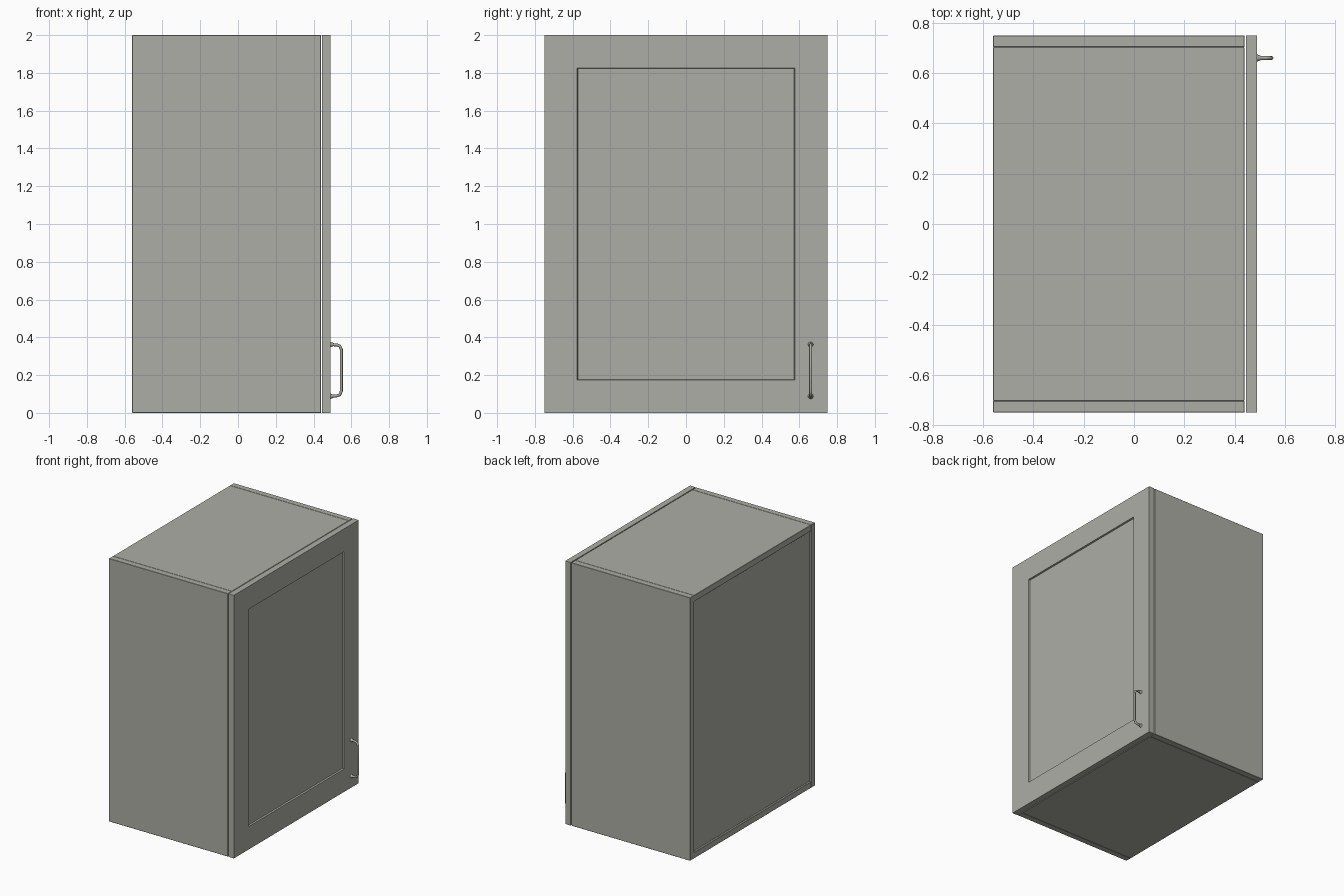
import bpy, bmesh
from mathutils import Vector

cube = bpy.data.objects.get("Cube")
if cube:
    bpy.data.objects.remove(cube, do_unlink=True)


def make_material(name, colour):
    mat = bpy.data.materials.new(name)
    mat.use_nodes = True
    mat.diffuse_color = colour
    mat.node_tree.nodes["Principled BSDF"].inputs["Base Color"].default_value = colour
    return mat


paint = make_material("warm grey paint", (0.42, 0.42, 0.38, 1))


def add_object(name, bm):
    mesh = bpy.data.meshes.new(name)
    bm.to_mesh(mesh)
    bm.free()
    obj = bpy.data.objects.new(name, mesh)
    mesh.materials.append(paint)
    bpy.context.collection.objects.link(obj)
    return obj


def box_mesh(low, high):
    low, high = Vector(low), Vector(high)
    bm = bmesh.new()
    bmesh.ops.create_cube(bm, size=1)
    for v in bm.verts:
        v.co = (low + high) / 2 + v.co * (high - low)
    return bm


def board(name, low, high):
    obj = add_object(name, box_mesh(low, high))
    bevel = obj.modifiers.new("eased edges", "BEVEL")
    bevel.width = 0.002
    bevel.segments = 1
    return obj


# Carcass: two full-height sides with boards fitted between them
BACK, FRONT, HALF, THICK, HEIGHT = -0.56, 0.44, 0.75, 0.047, 2.0
INNER = HALF - THICK
board("side_panel_front", (BACK, -HALF, 0), (FRONT, -INNER, HEIGHT))
board("side_panel_rear", (BACK, INNER, 0), (FRONT, HALF, HEIGHT))
board("bottom_panel", (BACK, -INNER, 0), (FRONT, INNER, THICK))
board("top_panel", (BACK, -INNER, HEIGHT - THICK), (FRONT, INNER, HEIGHT))
board("back_panel", (BACK + 0.012, -INNER, THICK), (BACK + 0.03, INNER, HEIGHT - THICK))

# Door: slab with a recessed centre panel cut into its outer face
DOOR = 0.49
bm = box_mesh((FRONT + 0.005, -HALF, 0), (DOOR, HALF, HEIGHT))
face = max(bm.faces, key=lambda f: f.calc_center_median().x)
bmesh.ops.inset_region(bm, faces=[face], thickness=0.174, use_even_offset=True)
bmesh.ops.inset_region(bm, faces=[face], thickness=0.003, depth=-0.012, use_even_offset=True)
add_object("door", bm)

# Handle: a bent bar with rounded corners
Y, LOW, HIGH, OUT = 0.66, 0.09, 0.36, 0.547
path = [(DOOR - 0.005, LOW - 0.002), (OUT - 0.025, LOW), (OUT - 0.008, LOW + 0.006),
        (OUT, LOW + 0.025), (OUT, HIGH - 0.025), (OUT - 0.008, HIGH - 0.006),
        (OUT - 0.025, HIGH), (DOOR - 0.005, HIGH + 0.002)]
curve = bpy.data.curves.new("handle_bar", "CURVE")
curve.dimensions = "3D"
curve.bevel_depth = 0.008
curve.bevel_resolution = 2
spline = curve.splines.new("POLY")
spline.points.add(len(path) - 1)
for point, (x, z) in zip(spline.points, path):
    point.co = (x, Y, z, 1)
curve.materials.append(paint)
bar = bpy.data.objects.new("handle_bar", curve)
bpy.context.collection.objects.link(bar)

# Flared feet where the handle meets the door
for name, z in (("handle_foot_lower", LOW - 0.002), ("handle_foot_upper", HIGH + 0.002)):
    bpy.ops.mesh.primitive_cone_add(vertices=16, radius1=0.014, radius2=0.008, depth=0.016,
                                    location=(DOOR + 0.008, Y, z), rotation=(0, 1.5708, 0))
    foot = bpy.context.object
    foot.name = name
    foot.data.materials.append(paint)
    bpy.ops.object.shade_smooth_by_angle()
